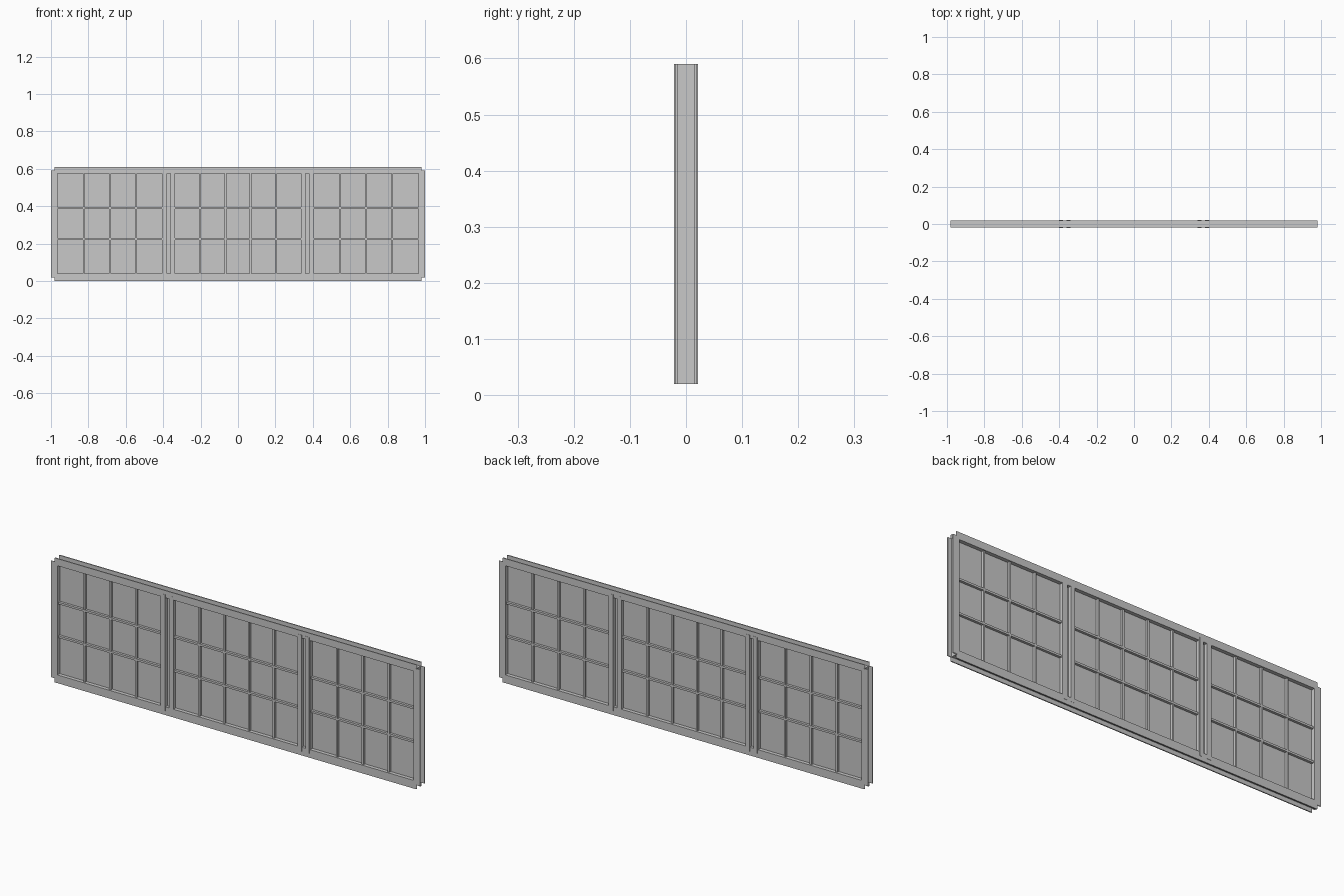
import bpy
import bmesh

cube = bpy.data.objects.get("Cube")
if cube:
    bpy.data.objects.remove(cube, do_unlink=True)

grey = bpy.data.materials.new("light_grey_metal")
grey.use_nodes = True
colour = (0.58, 0.58, 0.58, 1)
grey.diffuse_color = colour
grey.node_tree.nodes["Principled BSDF"].inputs["Base Color"].default_value = colour

HEIGHT, LIP, FACE, SKIN = 0.61, 0.02, 0.02, 0.005
LOW, HIGH = LIP, HEIGHT - LIP          # web of the edge channel
SILL, HEAD = 0.04, 0.575               # window opening
ROWS = (0.225, 0.39)


def build(name, boxes):
    """One object from boxes (x0, x1, y0, y1, z0, z1), with optional open sides."""
    bm = bmesh.new()
    for x0, x1, y0, y1, z0, z1, *open_axis in boxes:
        geo = bmesh.ops.create_cube(bm, size=1)
        for v in geo["verts"]:
            v.co = (x1 if v.co.x > 0 else x0,
                    y1 if v.co.y > 0 else y0,
                    z1 if v.co.z > 0 else z0)
        if open_axis:
            faces = {f for v in geo["verts"] for f in v.link_faces}
            bm.normal_update()
            ends = [f for f in faces if abs(f.normal[open_axis[0]]) > 0.9]
            bmesh.ops.delete(bm, geom=ends, context="FACES_ONLY")
    mesh = bpy.data.meshes.new(name)
    bm.to_mesh(mesh)
    bm.free()
    mesh.materials.append(grey)
    obj = bpy.data.objects.new(name, mesh)
    bpy.context.collection.objects.link(obj)
    return obj


# Lips of the edge channel, open at the notched corners
for side, y0, y1 in (("front", -FACE, -FACE + SKIN), ("back", FACE - SKIN, FACE)):
    build(side + "_edge_lips", [
        (-0.98, 0.98, y0, y1, 0, LOW, 0),
        (-0.98, 0.98, y0, y1, HIGH, HEIGHT, 0),
        (-1, -0.98, y0, y1, LOW, HIGH, 2),
        (0.98, 1, y0, y1, LOW, HIGH, 2),
    ])

# Outer frame inside the lips
build("outer_frame", [
    (-0.98, 0.98, -FACE, FACE, LOW, SILL),
    (-0.98, 0.98, -FACE, FACE, HEAD, HIGH),
    (-0.98, -0.965, -FACE, FACE, SILL, HEAD),
    (0.965, 0.98, -FACE, FACE, SILL, HEAD),
])

# Paired posts with a deep groove between them
for name, s in (("right", -1), ("left", 1)):
    posts = []
    for a, b, depth in ((0.337, 0.36, FACE), (0.36, 0.38, 0.005), (0.38, 0.405, FACE)):
        x0, x1 = sorted((s * a, s * b))
        posts.append((x0, x1, -depth, depth, SILL, HEAD))
    build(name + "_post", posts)
    # Thin cover strips running past the opening
    strips = []
    for a, b in ((0.34, 0.36), (0.38, 0.401)):
        x0, x1 = sorted((s * a, s * b))
        strips.append((x0, x1, -FACE - 0.001, FACE + 0.001, LOW, HIGH))
    build(name + "_post_strips", strips)

# Panes and glazing bars for each bay
for name, x0, x1, columns in (("right_bay", -0.965, -0.405, 4),
                              ("centre_bay", -0.337, 0.337, 5),
                              ("left_bay", 0.405, 0.965, 4)):
    build(name + "_pane", [(x0, x1, -0.002, 0.002, SILL, HEAD)])
    bars = [(x0, x1, -0.014, 0.014, z - 0.005, z + 0.005) for z in ROWS]
    for i in range(1, columns):
        x = x0 + (x1 - x0) * i / columns
        bars.append((x - 0.005, x + 0.005, -0.013, 0.013, SILL, HEAD))
    build(name + "_glazing_bars", bars)
